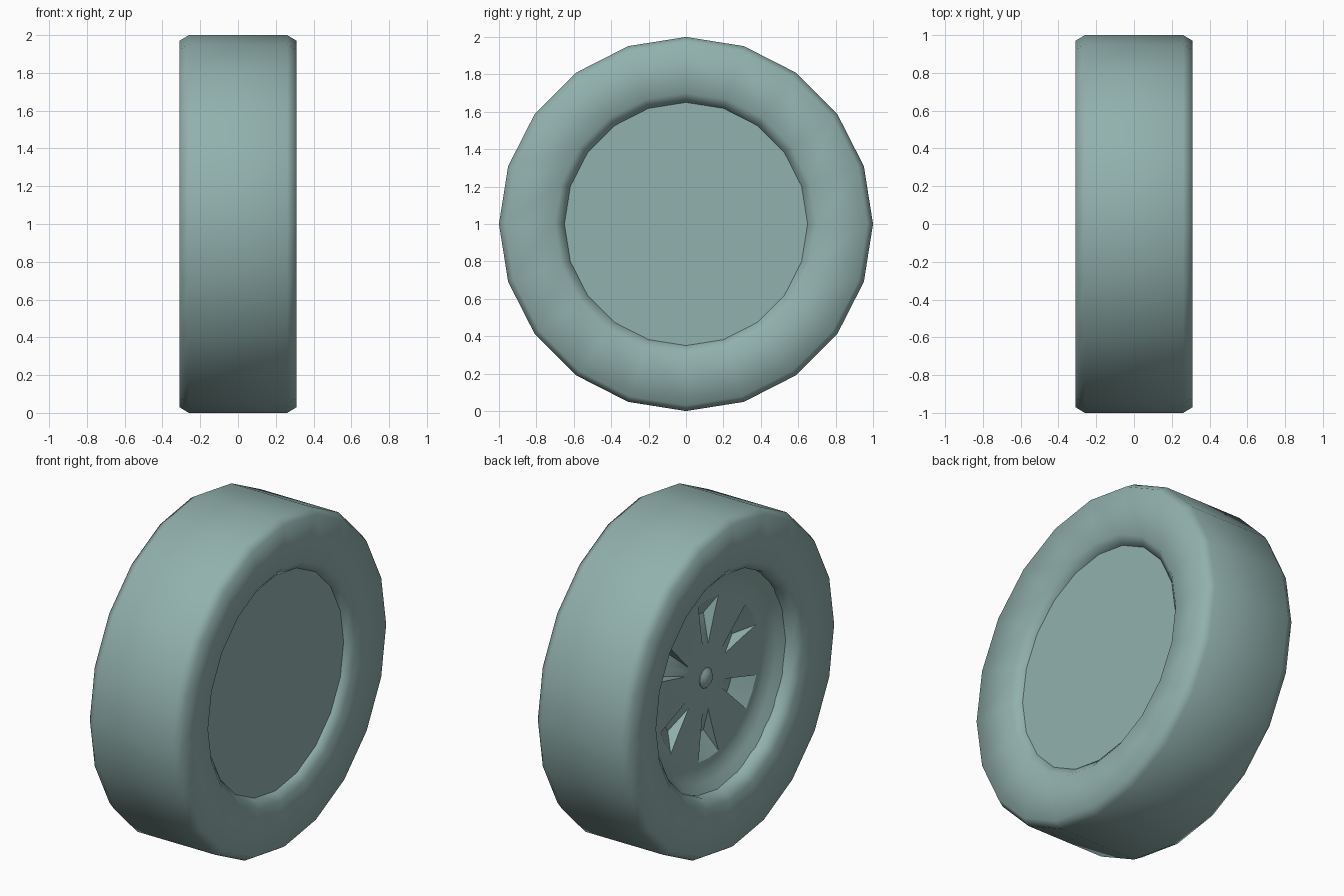
import bpy, bmesh
from math import sin, cos, radians, pi

cube = bpy.data.objects.get("Cube")
if cube:
    bpy.data.objects.remove(cube, do_unlink=True)

# Single flat colour
teal = bpy.data.materials.new("grey_teal")
teal.use_nodes = True
COLOUR = (0.285, 0.44, 0.42, 1)
teal.diffuse_color = COLOUR
for node in teal.node_tree.nodes:
    if node.type == 'BSDF_PRINCIPLED':
        node.inputs["Base Color"].default_value = COLOUR


def point(x, r, a):
    """Point at radius r and angle a (from the top) around the axle."""
    return (x, r * sin(a), 1 + r * cos(a))


def finish(bm, name, angle):
    bmesh.ops.recalc_face_normals(bm, faces=bm.faces)
    mesh = bpy.data.meshes.new(name)
    bm.to_mesh(mesh)
    bm.free()
    mesh.materials.append(teal)
    ob = bpy.data.objects.new(name, mesh)
    bpy.context.collection.objects.link(ob)
    bpy.ops.object.select_all(action='DESELECT')
    bpy.context.view_layer.objects.active = ob
    ob.select_set(True)
    bpy.ops.object.shade_smooth_by_angle(angle=radians(angle))
    return ob


def lathe(name, profile, sides, angle, closed=False):
    """Spin (x, radius) points around the axle; cap the ends unless closed."""
    bm = bmesh.new()
    rings = [[bm.verts.new(point(x, r, 2 * pi * i / sides)) for i in range(sides)]
             for x, r in profile]
    pairs = list(zip(rings, rings[1:]))
    if closed:
        pairs.append((rings[-1], rings[0]))
    else:
        bm.faces.new(rings[0])
        bm.faces.new(rings[-1])
    for a, b in pairs:
        for i in range(sides):
            j = (i + 1) % sides
            bm.faces.new((a[i], a[j], b[j], b[i]))
    return finish(bm, name, angle)


# Tyre: mirrored half profile with bevelled tread and dished sidewalls
half = [(0.26, 1.0), (0.31, 0.97), (0.29, 0.70), (0.25, 0.65), (0.2, 0.65)]
lathe("tyre", half + [(-x, r) for x, r in reversed(half)], 20, 65, closed=True)

# Plain inner plate on the +x side
lathe("back_plate", [(0.1, 0.65), (0.25, 0.65)], 20, 30)

# Wheel face on the -x side: rings of (x, radius, half width of pocket in degrees)
RINGS = [(-0.13, 0.06, 14), (-0.13, 0.20, 7.5), (-0.14, 0.36, 10.5), (-0.15, 0.48, 11.5),
         (-0.15, 0.55, 13), (-0.18, 0.60, 15), (-0.21, 0.65, 15), (0, 0.65, 15)]
POCKET_RING, DEPTH, SPOKES = 2, 0.07, 6
bm = bmesh.new()
grid, low = [], {}
for k, (x, r, w) in enumerate(RINGS):
    ring = []
    for s in range(SPOKES):
        for c, offset in enumerate((-w, 0, w, 30)):
            a = radians(60 * s + offset)
            sunken = k == POCKET_RING and c < 3
            if sunken:
                low[len(ring)] = bm.verts.new(point(x + DEPTH, r, a))
            # the middle of a pocket exists only at its floor
            ring.append(low[len(ring)] if sunken and c == 1 else bm.verts.new(point(x, r, a)))
    grid.append(ring)

count = 4 * SPOKES
for k in range(len(RINGS) - 1):
    for i in range(count):
        j = (i + 1) % count
        a, b = list(grid[k]), list(grid[k + 1])
        if i % 4 < 2:           # pocket floor drops below the face
            for ring, index in ((a, k), (b, k + 1)):
                if index == POCKET_RING:
                    ring[i], ring[j] = low[i], low[j]
        bm.faces.new((a[i], a[j], b[j], b[i]))
# Kite-shaped pocket walls
for i in range(count):
    if i % 4 in (0, 2):
        inner, top, outer = (grid[POCKET_RING + d][i] for d in (-1, 0, 1))
        bm.faces.new((inner, top, low[i]))
        bm.faces.new((top, outer, low[i]))
bm.faces.new(grid[0])
bm.faces.new(grid[-1])
finish(bm, "wheel_face", 32)

# Small hub cap
lathe("hub_cap", [(-0.1, 0.06), (-0.135, 0.06), (-0.155, 0.035)], 12, 40)
